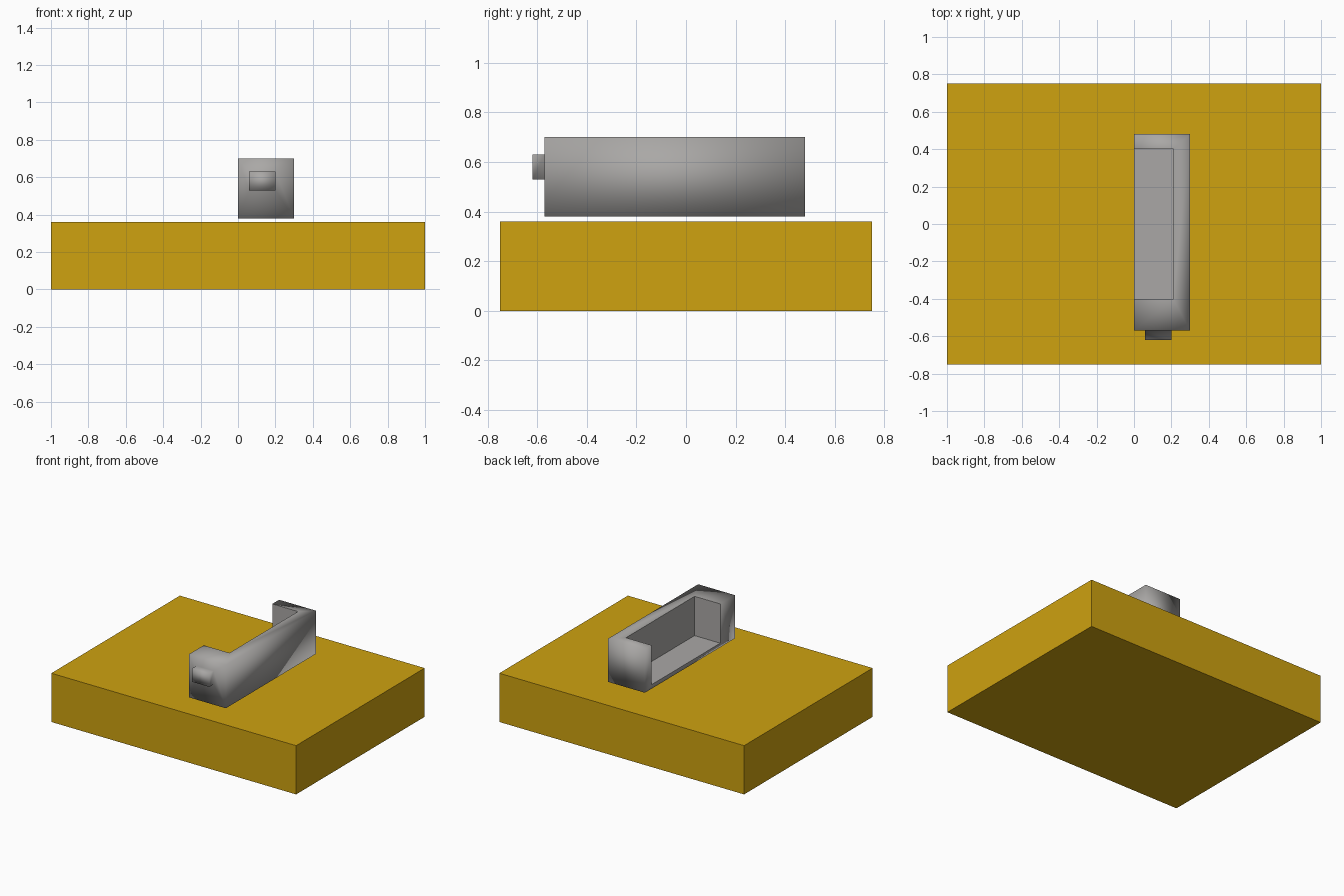
import bpy, bmesh
from mathutils import Vector

if "Cube" in bpy.data.objects:
    bpy.data.objects.remove(bpy.data.objects["Cube"])


def material(name, rgb):
    m = bpy.data.materials.new(name)
    m.diffuse_color = (*rgb, 1)
    m.use_nodes = True
    m.node_tree.nodes["Principled BSDF"].inputs["Base Color"].default_value = m.diffuse_color
    return m


def box_bmesh(lo, hi):
    bm = bmesh.new()
    bmesh.ops.create_cube(bm, size=1)
    lo, hi = Vector(lo), Vector(hi)
    for v in bm.verts:
        v.co = Vector([lo[i] + (v.co[i] + 0.5) * (hi[i] - lo[i]) for i in range(3)])
    return bm


def finish(name, bm, mat, smooth=False):
    bmesh.ops.recalc_face_normals(bm, faces=bm.faces[:])
    for f in bm.faces:
        f.smooth = smooth
    me = bpy.data.meshes.new(name)
    bm.to_mesh(me)
    bm.free()
    ob = bpy.data.objects.new(name, me)
    me.materials.append(mat)
    bpy.context.collection.objects.link(ob)
    return ob


gold = material("gold", (0.62, 0.36, 0.005))
grey = material("warm grey", (0.40, 0.39, 0.38))

# Base slab
finish("base_block", box_bmesh((-1, -0.75, 0), (1, 0.75, 0.36)), gold)

# Grey tray floating just above the slab, with a nub drawn out of its front face
bm = box_bmesh((0, -0.57, 0.38), (0.30, 0.48, 0.70))
front = min(bm.faces, key=lambda f: f.calc_center_median().y)
bmesh.ops.inset_individual(bm, faces=[front], thickness=0.05)
c = front.calc_center_median()
for v in front.verts:
    v.co.x = 0.20 if v.co.x > c.x else 0.06
    v.co.z = 0.63 if v.co.z > c.z else 0.53
nub = bmesh.ops.extrude_discrete_faces(bm, faces=[front])["faces"][0]
for v in nub.verts:
    v.co.y = -0.62
tray = finish("tray_with_nub", bm, grey, smooth=True)

# Recess open to the top and the left side
cutter = finish("recess_cutter", box_bmesh((-0.2, -0.40, 0.41), (0.21, 0.40, 0.9)), grey)
cutter.hide_render = True
cutter.hide_viewport = True
cut = tray.modifiers.new("recess", "BOOLEAN")
cut.operation = "DIFFERENCE"
cut.solver = "EXACT"
cut.object = cutter
